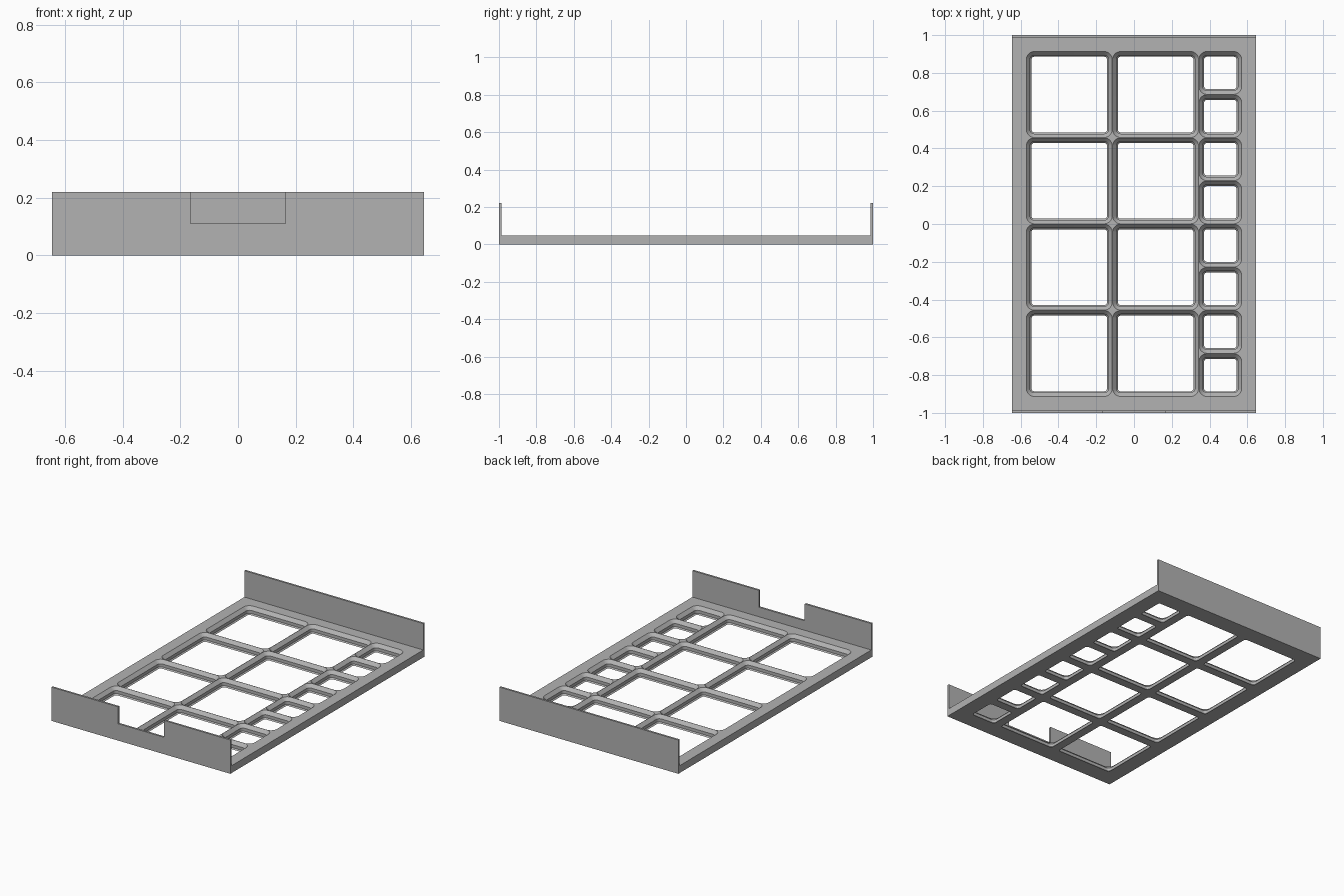
import bpy, bmesh, math

cube = bpy.data.objects.get("Cube")
if cube:
    bpy.data.objects.remove(cube, do_unlink=True)

WIDTH, LENGTH, THICK = 1.29, 2.0, 0.048
WALL_TOP, WALL_T = 0.22, 0.013
PITCH = 0.457

grey = bpy.data.materials.new("plain grey")
grey.use_nodes = True
colour = (0.45, 0.45, 0.45, 1)
grey.diffuse_color = colour
grey.node_tree.nodes["Principled BSDF"].inputs["Base Color"].default_value = colour


def make_object(name, bm):
    bmesh.ops.recalc_face_normals(bm, faces=bm.faces)
    mesh = bpy.data.meshes.new(name)
    bm.to_mesh(mesh)
    bm.free()
    mesh.materials.append(grey)
    obj = bpy.data.objects.new(name, mesh)
    bpy.context.collection.objects.link(obj)
    return obj


def extrude_outline(bm, points, direction):
    face = bm.faces.new([bm.verts.new(p) for p in points])
    new = bmesh.ops.extrude_face_region(bm, geom=[face])["geom"]
    bmesh.ops.translate(bm, vec=direction,
                        verts=[v for v in new if isinstance(v, bmesh.types.BMVert)])


def rounded_ring(bm, cx, cy, half, radius, z, steps=8):
    ring = []
    for corner in range(4):
        mid = math.radians(45 + 90 * corner)
        ox = math.copysign(half - radius, math.cos(mid))
        oy = math.copysign(half - radius, math.sin(mid))
        for i in range(steps + 1):
            a = math.radians(90) * (corner + i / steps)
            ring.append(bm.verts.new((cx + ox + radius * math.cos(a),
                                      cy + oy + radius * math.sin(a), z)))
    return ring


# Stepped pocket section: (height, inset from the cell edge)
SECTION = [(-0.02, 0.0283), (0, 0.0283), (0.0076, 0.0207),
           (0.0272, 0.0207), (THICK, 0.001), (0.07, 0.001)]


def add_pocket(bm, cx, cy, size):
    rings = [rounded_ring(bm, cx, cy, size / 2 - inset, 0.0435 - inset, z)
             for z, inset in SECTION]
    for low, high in zip(rings, rings[1:]):
        for i in range(len(low)):
            j = (i + 1) % len(low)
            bm.faces.new((low[i], low[j], high[j], high[i]))
    bm.faces.new(rings[0][::-1])
    bm.faces.new(rings[-1])


# Base plate
bm = bmesh.new()
x, y = WIDTH / 2, LENGTH / 2
extrude_outline(bm, [(-x, -y, 0), (x, -y, 0), (x, y, 0), (-x, y, 0)], (0, 0, THICK))
plate = make_object("base_plate", bm)

# Pocket cutters: two columns of large cells, one column of half cells
bm = bmesh.new()
left, front = -1.25 * PITCH, -2 * PITCH
for row in range(4):
    for col in range(2):
        add_pocket(bm, left + (col + 0.5) * PITCH, front + (row + 0.5) * PITCH, PITCH)
for row in range(8):
    add_pocket(bm, left + 2.25 * PITCH, front + (row + 0.5) * PITCH / 2, PITCH / 2)
cutter = make_object("pocket_cutter", bm)
cutter.hide_render = True

cut = plate.modifiers.new("pockets", "BOOLEAN")
cut.operation = "DIFFERENCE"
cut.solver = "EXACT"
cut.object = cutter
bpy.context.view_layer.objects.active = plate
plate.select_set(True)
bpy.ops.object.modifier_apply(modifier=cut.name)
bpy.data.objects.remove(cutter, do_unlink=True)
bpy.ops.object.shade_smooth_by_angle(angle=math.radians(30))

# End walls, the front one with a central notch
NOTCH_X, NOTCH_Z = 0.165, 0.11
plain = [(-x, THICK), (x, THICK), (x, WALL_TOP), (-x, WALL_TOP)]
notch = [(NOTCH_X, WALL_TOP), (NOTCH_X, NOTCH_Z), (-NOTCH_X, NOTCH_Z), (-NOTCH_X, WALL_TOP)]
for name, outline, y0 in (("front_wall", plain[:3] + notch + plain[3:], -y),
                          ("back_wall", plain, y - WALL_T)):
    bm = bmesh.new()
    extrude_outline(bm, [(px, y0, pz) for px, pz in outline], (0, WALL_T, 0))
    make_object(name, bm)
